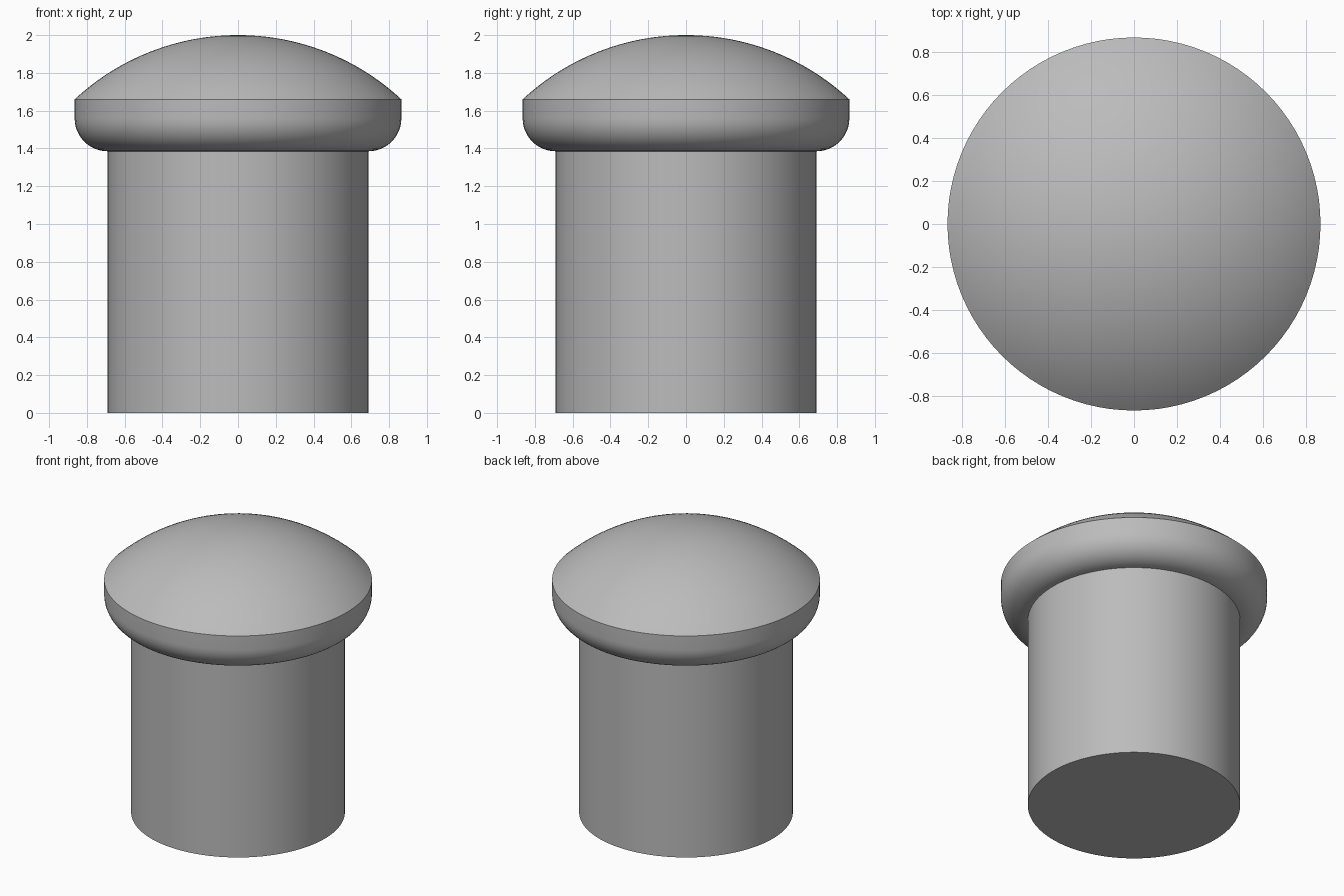
import bpy
import bmesh
from math import sin, cos, pi, asin, radians

cube = bpy.data.objects.get("Cube")
if cube:
    bpy.data.objects.remove(cube, do_unlink=True)

SIDES = 96
STEM_R, CAP_R = 0.69, 0.865
CAP_BOTTOM, RIM_Z, TOP_Z = 1.385, 1.66, 2.0

grey = bpy.data.materials.new("plain_grey")
grey.use_nodes = True
colour = (0.5, 0.5, 0.5, 1)
grey.diffuse_color = colour
grey.node_tree.nodes["Principled BSDF"].inputs["Base Color"].default_value = colour


def lathe(name, profile):
    """Spin a profile of (radius, height) points around the z axis."""
    bm = bmesh.new()
    verts = [bm.verts.new((r, 0, z)) for r, z in profile]
    edges = [bm.edges.new(pair) for pair in zip(verts, verts[1:])]
    bmesh.ops.spin(bm, geom=verts + edges, cent=(0, 0, 0), axis=(0, 0, 1),
                   angle=2 * pi, steps=SIDES, use_duplicate=False)
    bmesh.ops.remove_doubles(bm, verts=bm.verts, dist=1e-4)
    bmesh.ops.recalc_face_normals(bm, faces=bm.faces)
    mesh = bpy.data.meshes.new(name)
    bm.to_mesh(mesh)
    bm.free()
    mesh.materials.append(grey)
    obj = bpy.data.objects.new(name, mesh)
    bpy.context.collection.objects.link(obj)
    bpy.ops.object.select_all(action="DESELECT")
    obj.select_set(True)
    bpy.context.view_layer.objects.active = obj
    bpy.ops.object.shade_smooth_by_angle(angle=radians(30))


# Straight round stem
lathe("stem", [(0, 0), (STEM_R, 0), (STEM_R, CAP_BOTTOM), (0, CAP_BOTTOM)])

# Cap: rounded lower edge, short upright band, shallow spherical dome
fillet = CAP_R - STEM_R
profile = [(0, CAP_BOTTOM)]
for i in range(13):
    a = i / 12 * pi / 2
    profile.append((STEM_R + fillet * sin(a), CAP_BOTTOM + fillet * (1 - cos(a))))
rise = TOP_Z - RIM_Z
dome_r = (CAP_R ** 2 + rise ** 2) / (2 * rise)
for i in range(25):
    a = asin(CAP_R / dome_r) * (1 - i / 24)
    profile.append((dome_r * sin(a), TOP_Z - dome_r * (1 - cos(a))))
lathe("domed_cap", profile)
